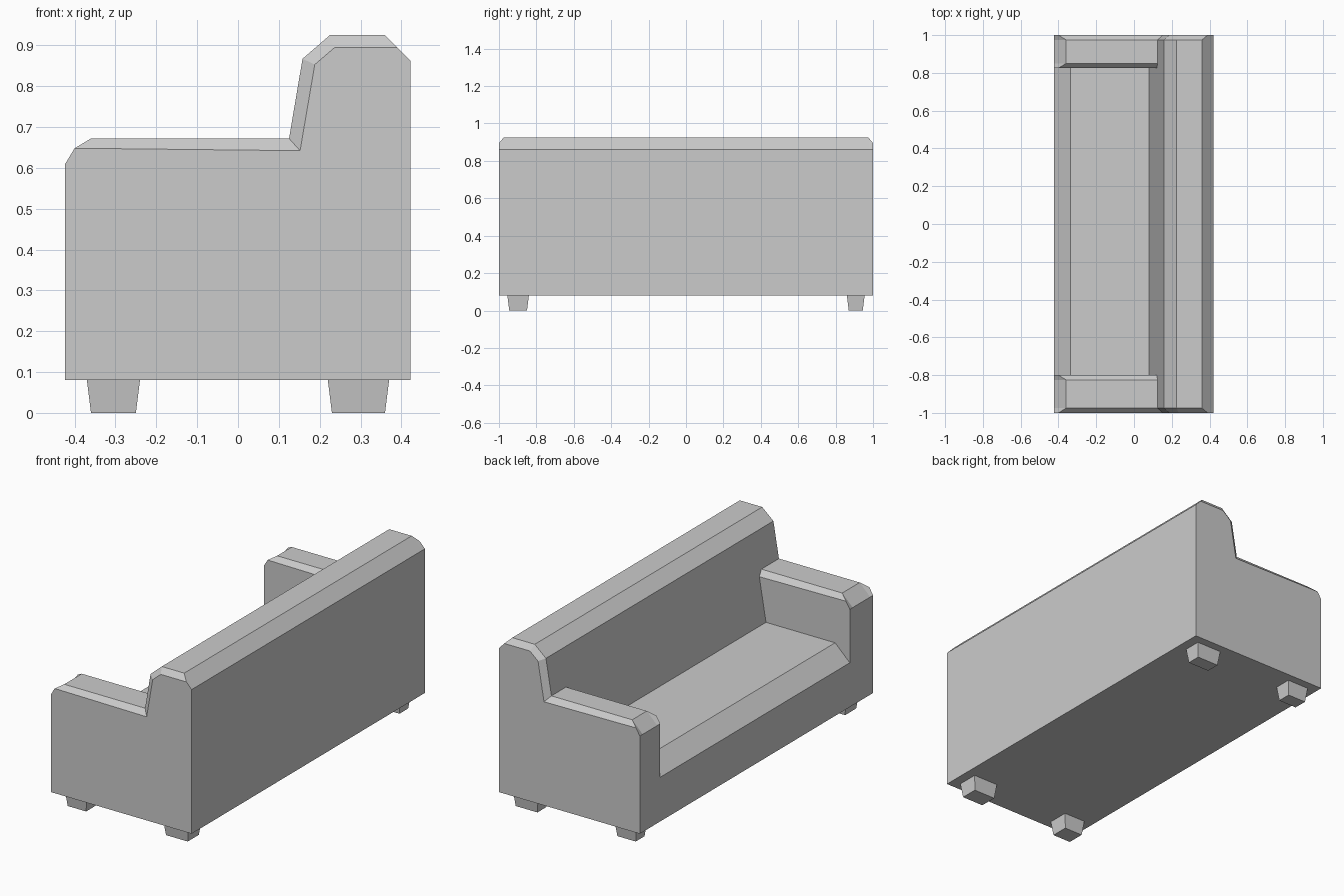
import bpy, bmesh, math

if "Cube" in bpy.data.objects:
    bpy.data.objects.remove(bpy.data.objects["Cube"])


def loft(name, rings, flat=0.5):
    """Skin a list of closed rings of 3D points and cap both ends."""
    bm = bmesh.new()
    loops = [[bm.verts.new(p) for p in ring] for ring in rings]
    n = len(loops[0])
    for a, b in zip(loops, loops[1:]):
        for i in range(n):
            j = (i + 1) % n
            bm.faces.new((a[i], a[j], b[j], b[i]))
    bm.faces.new(loops[0])
    bm.faces.new(loops[-1])
    bmesh.ops.remove_doubles(bm, verts=bm.verts[:], dist=1e-5)
    bmesh.ops.dissolve_degenerate(bm, dist=1e-5, edges=bm.edges[:])
    bmesh.ops.dissolve_limit(bm, angle_limit=math.radians(flat),
                             verts=bm.verts[:], edges=bm.edges[:])
    bmesh.ops.recalc_face_normals(bm, faces=bm.faces[:])
    mesh = bpy.data.meshes.new(name)
    bm.to_mesh(mesh)
    bm.free()
    obj = bpy.data.objects.new(name, mesh)
    bpy.context.collection.objects.link(obj)
    return obj


F, B = -0.423, 0.422      # front and back x
Z0 = 0.08                 # underside

# Side profiles (x, z): bevelled end, full arm, inner arm edge, seat
back = [(0.158, 0.867), (0.225, 0.925), (0.36, 0.925), (B, 0.862), (B, Z0)]
end = [(F, Z0), (F, 0.61), (-0.40, 0.648), (0.152, 0.642), (0.188, 0.853),
       (0.237, 0.895), (0.39, 0.895), (B, 0.862), (B, Z0)]
arm = [(F, Z0), (F, 0.61), (-0.36, 0.672), (0.125, 0.672)] + back
inner = [(F, Z0), (F, 0.61), (-0.40, 0.648), (0.12, 0.642)] + back
seat = [(F, Z0), (F, 0.32), (-0.335, 0.405), (0.08, 0.405)] + back

# Sofa body: arms, seat and backrest in one upholstered shell
stations = [(-1, end), (-0.975, arm), (-0.825, arm), (-0.80, inner),
            (-0.80, seat), (0.825, seat),
            (0.825, inner), (0.85, arm), (0.975, arm), (1, end)]
loft("sofa_body", [[(x, y, z) for x, z in prof] for y, prof in stations])


def leg(name, x0, x1, y0, y1, t=0.01):
    def rect(i, z):
        return [(x0 + i, y0 + i, z), (x1 - i, y0 + i, z),
                (x1 - i, y1 - i, z), (x0 + i, y1 - i, z)]
    loft(name, [rect(t, 0), rect(0, Z0)])


# Tapered legs
for row, x0, x1 in (("front", -0.37, -0.24), ("back", 0.22, 0.37)):
    for side, y0, y1 in (("right", -0.955, -0.84), ("left", 0.86, 0.955)):
        leg(f"{row}_{side}_leg", x0, x1, y0, y1)
